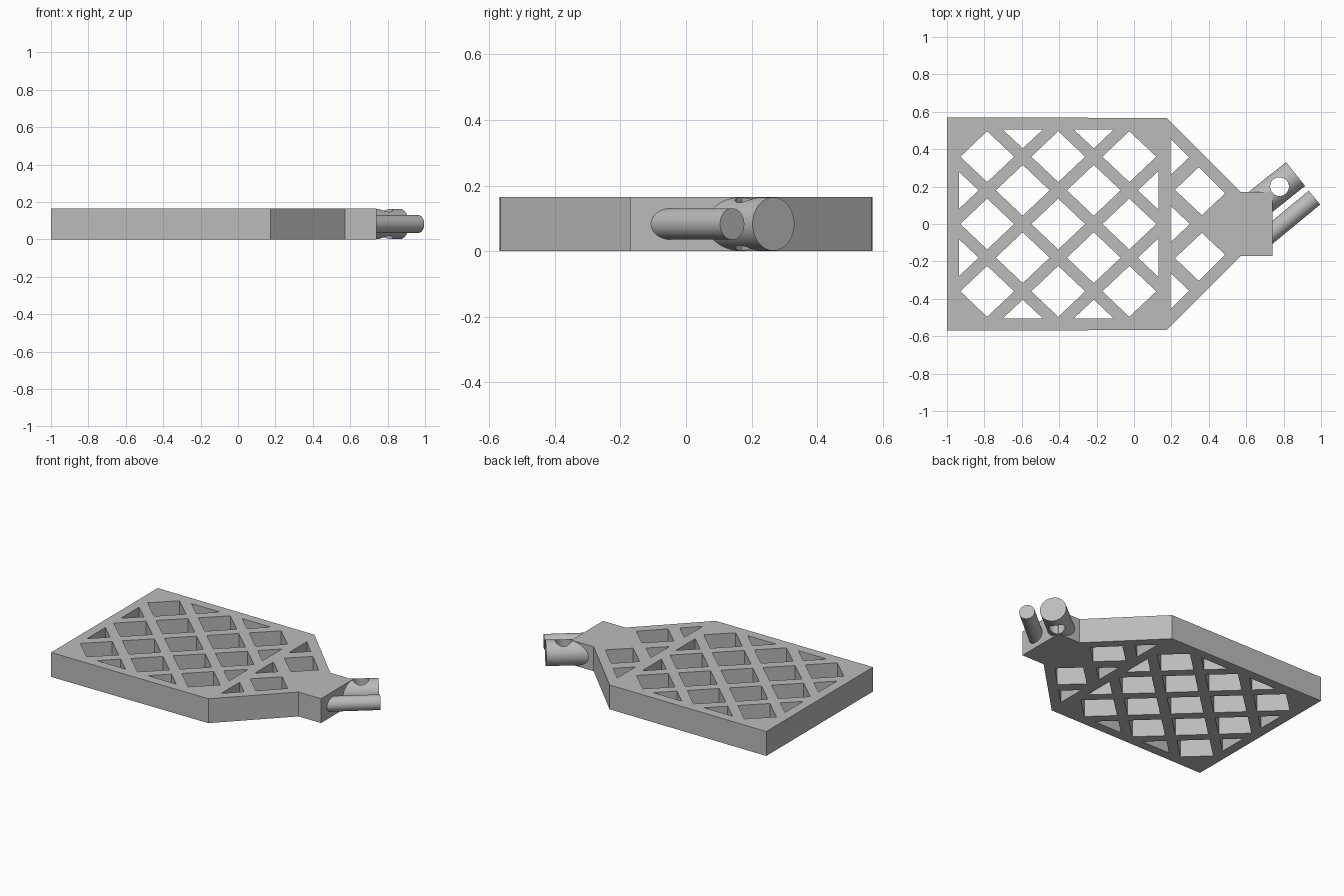
import bpy, bmesh, math
from mathutils import Vector

cube = bpy.data.objects.get("Cube")
if cube:
    bpy.data.objects.remove(cube, do_unlink=True)

THICK = 0.165
MID = THICK / 2

grey = bpy.data.materials.new("plain grey")
grey.use_nodes = True
grey.diffuse_color = (0.5, 0.5, 0.5, 1)
grey.node_tree.nodes["Principled BSDF"].inputs["Base Color"].default_value = (0.5, 0.5, 0.5, 1)


def select(ob):
    bpy.ops.object.select_all(action="DESELECT")
    ob.select_set(True)
    bpy.context.view_layer.objects.active = ob


def clip(poly, a, b, c):
    """Keep the part of a polygon where a*x + b*y <= c."""
    out = []
    for p, q in zip(poly, poly[1:] + poly[:1]):
        dp = a * p[0] + b * p[1] - c
        dq = a * q[0] + b * q[1] - c
        if dp <= 0:
            out.append(p)
        if dp * dq < 0:
            t = dp / (dp - dq)
            out.append((p[0] + t * (q[0] - p[0]), p[1] + t * (q[1] - p[1])))
    return out


def diamond(x, y, limits):
    w, h = 0.144, 0.136
    poly = [(x + w, y), (x, y + h), (x - w, y), (x, y - h)]
    for lim in limits:
        poly = clip(poly, *lim)
    return poly


# Plate outline
outline = [(-1, -0.57), (0.175, -0.567), (0.572, -0.17), (0.74, -0.17),
           (0.74, 0.17), (0.572, 0.17), (0.175, 0.567), (-1, 0.57)]

# Lattice openings in the rectangular part
STEP_X, STEP_Y = 0.19, 0.18
frame = [(-1, 0, 0.935), (1, 0, 0.13), (0, 1, 0.505), (0, -1, 0.505)]
holes = []
for i in range(7):
    for j in range(-3, 4):
        corner = i in (0, 6) and abs(j) == 3
        if (i + j) % 2 == 1 and not corner:
            holes.append(diamond(-0.975 + i * STEP_X, j * STEP_Y, frame))

# Lattice openings in the tapered part
taper = [(-1, 0, -0.195), (1, 1, 0.652), (1, -1, 0.652)]
for x, y in [(0.155, -0.36), (0.155, 0), (0.155, 0.36), (0.363, -0.183), (0.363, 0.183)]:
    holes.append(diamond(x, y, taper))

# Plate as a filled, extruded flat curve
curve = bpy.data.curves.new("lattice_plate", "CURVE")
curve.dimensions = "2D"
curve.fill_mode = "BOTH"
curve.extrude = MID
for poly in [outline] + [h for h in holes if len(h) > 2]:
    spline = curve.splines.new("POLY")
    spline.points.add(len(poly) - 1)
    for pt, (x, y) in zip(spline.points, poly):
        pt.co = (x, y, 0, 1)
    spline.use_cyclic_u = True
plate = bpy.data.objects.new("lattice_plate", curve)
bpy.context.collection.objects.link(plate)
plate.location.z = MID
select(plate)
bpy.ops.object.convert(target="MESH")
plate = bpy.context.object
bm = bmesh.new()
bm.from_mesh(plate.data)
bmesh.ops.remove_doubles(bm, verts=bm.verts, dist=0.0005)
bmesh.ops.recalc_face_normals(bm, faces=bm.faces)
for f in bm.faces:
    f.smooth = False
bm.to_mesh(plate.data)
bm.free()
plate.data.materials.clear()
plate.data.materials.append(grey)


def rod(name, start, end, radius):
    a, b = Vector(start), Vector(end)
    bpy.ops.mesh.primitive_cylinder_add(vertices=64, radius=radius, depth=(b - a).length,
                                        location=(a + b) / 2)
    ob = bpy.context.object
    ob.name = name
    ob.rotation_euler = (b - a).to_track_quat("Z", "Y").to_euler()
    ob.data.materials.append(grey)
    return ob


def angled_peg(name, x, y, length, radius, degrees):
    ang = math.radians(degrees)
    start = (x - length * math.cos(ang), y - length * math.sin(ang), MID)
    return rod(name, start, (x, y, MID), radius)


# Pegs leaving the neck at an angle
thin_peg = angled_peg("thin_peg", 0.965, 0.141, 0.42, 0.048, 39.5)
thick_peg = angled_peg("thick_peg", 0.864, 0.267, 0.36, 0.0815, 38.5)

# Vertical hole through the thick peg
cutter = rod("hole_cutter", (0.778, 0.2, -0.1), (0.778, 0.2, 0.3), 0.05)
cutter.hide_render = True
select(thick_peg)
mod = thick_peg.modifiers.new("hole", "BOOLEAN")
mod.operation = "DIFFERENCE"
mod.solver = "EXACT"
mod.object = cutter
bpy.ops.object.modifier_apply(modifier=mod.name)
bpy.data.objects.remove(cutter, do_unlink=True)

for ob in (thin_peg, thick_peg):
    select(ob)
    bpy.ops.object.shade_smooth_by_angle(angle=math.radians(30))
